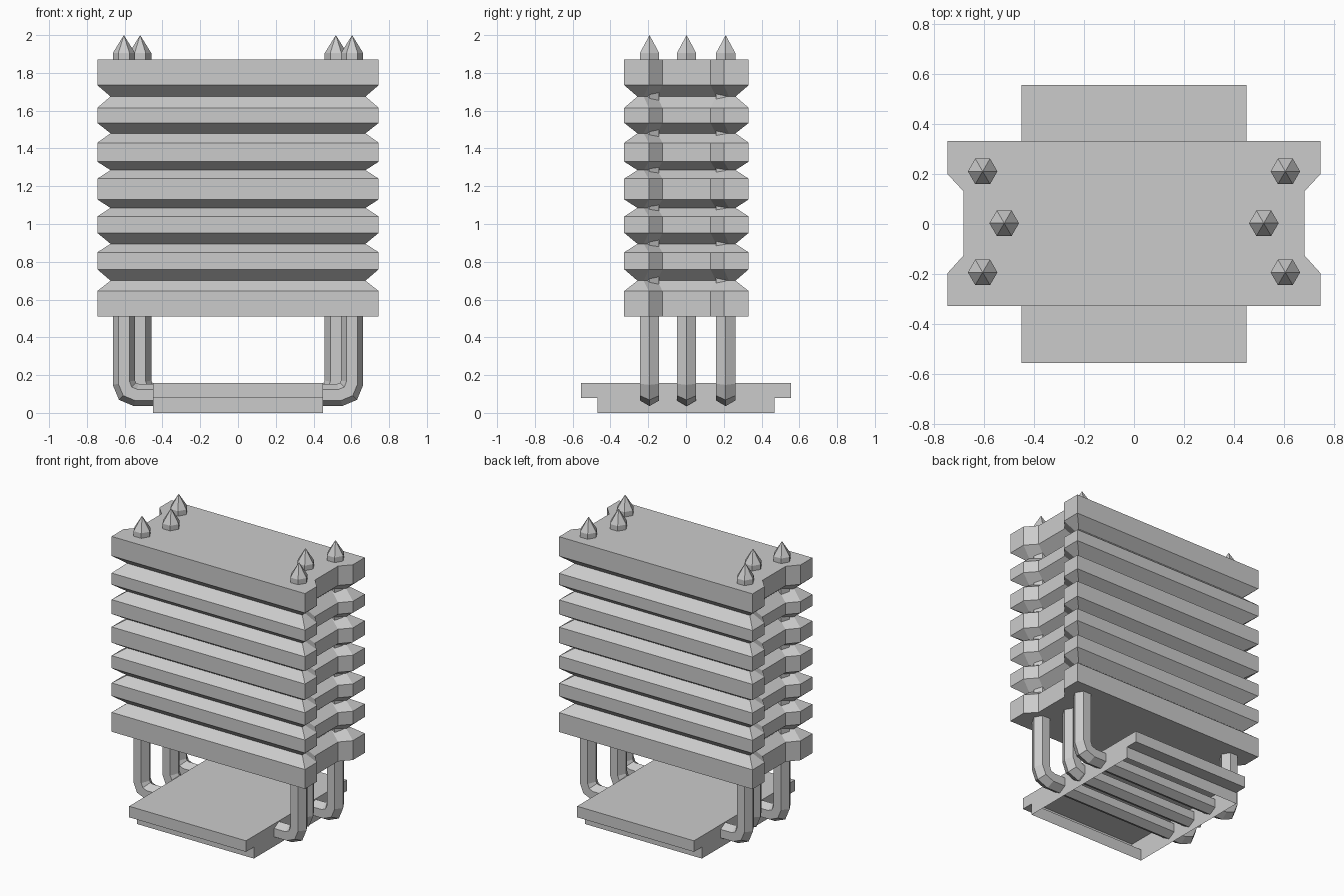
import bpy, bmesh, math
from mathutils import Vector

if "Cube" in bpy.data.objects:
    bpy.data.objects.remove(bpy.data.objects["Cube"])


def make_object(name, bm):
    bmesh.ops.recalc_face_normals(bm, faces=bm.faces)
    mesh = bpy.data.meshes.new(name)
    bm.to_mesh(mesh)
    bm.free()
    obj = bpy.data.objects.new(name, mesh)
    bpy.context.collection.objects.link(obj)
    return obj


def bridge(bm, a, b):
    n = len(a)
    for i in range(n):
        j = (i + 1) % n
        bm.faces.new((a[i], a[j], b[j], b[i]))


def inset(points, d):
    # Parallel offset of a counter-clockwise outline
    out = []
    for i, p in enumerate(points):
        e1 = (p - points[i - 1]).normalized()
        e2 = (points[(i + 1) % len(points)] - p).normalized()
        n1, n2 = Vector((-e1.y, e1.x)), Vector((-e2.y, e2.x))
        m = (n1 + n2).normalized()
        out.append(p + m * d / m.dot(n1))
    return out


# Fin stack: notched outline lofted up through V grooves
right = [(0.745, -0.327), (0.745, -0.197), (0.68, -0.125),
         (0.68, 0.13), (0.745, 0.2), (0.745, 0.332)]
outline = [Vector(p) for p in right + [(-x, y) for x, y in reversed(right)]]
groove = inset(outline, 0.07)
levels = [(0.51, 0)]
for z0, z1, z2 in [(0.645, 0.70, 0.76), (0.85, 0.895, 0.953), (1.04, 1.085, 1.13),
                   (1.24, 1.285, 1.33), (1.43, 1.48, 1.535), (1.615, 1.675, 1.735)]:
    levels += [(z0, 0), (z1, 1), (z2, 0)]
levels.append((1.87, 0))
bm = bmesh.new()
rings = [[bm.verts.new((p.x, p.y, z)) for p in (groove if g else outline)]
         for z, g in levels]
for a, b in zip(rings, rings[1:]):
    bridge(bm, a, b)
bm.faces.new(rings[0])
bm.faces.new(rings[-1])
make_object("fin_stack", bm)

# Base plate: stepped section run along x, left open underneath
half = [(0.468, 0.0), (0.468, 0.08), (0.555, 0.08), (0.555, 0.157)]
section = half + [(-y, z) for y, z in reversed(half)]
bm = bmesh.new()
ends = [[bm.verts.new((x, y, z)) for y, z in section] for x in (-0.45, 0.45)]
for i in range(len(section) - 1):
    bm.faces.new((ends[0][i], ends[0][i + 1], ends[1][i + 1], ends[1][i]))
for e in ends:
    bm.faces.new(e)
make_object("base_plate", bm)


# Heat pipes: six-sided U tubes with pointed tips
def heat_pipe(name, px, py, r=0.059, bend=0.065, floor=0.095):
    side = [Vector((px, 0, 1.905))]
    for k in range(3):
        a = k * math.pi / 4
        side.append(Vector((px - bend + bend * math.cos(a), 0,
                            floor + bend - bend * math.sin(a))))
    path = side + [Vector((-p.x, 0, p.z)) for p in reversed(side)]
    bm = bmesh.new()
    rings = []
    for i, p in enumerate(path):
        t1 = (p - path[i - 1]).normalized() if i else Vector((0, 0, -1))
        t2 = (path[i + 1] - p).normalized() if i < len(path) - 1 else t1
        t = (t1 + t2).normalized()
        n = Vector((t.z, 0, -t.x)) / t.dot(t1)
        rings.append([bm.verts.new(p + n * r * math.cos(k * math.pi / 3)
                                   + Vector((0, py + r * math.sin(k * math.pi / 3), 0)))
                      for k in range(6)])
    for a, b in zip(rings, rings[1:]):
        bridge(bm, a, b)
    for ring, x in ((rings[0], px), (rings[-1], -px)):
        tip = bm.verts.new((x, py, 2.0))
        for k in range(6):
            bm.faces.new((ring[k], ring[(k + 1) % 6], tip))
    make_object(name, bm)


heat_pipe("front_heat_pipe", 0.604, -0.193)
heat_pipe("middle_heat_pipe", 0.518, 0.003)
heat_pipe("back_heat_pipe", 0.604, 0.21)
